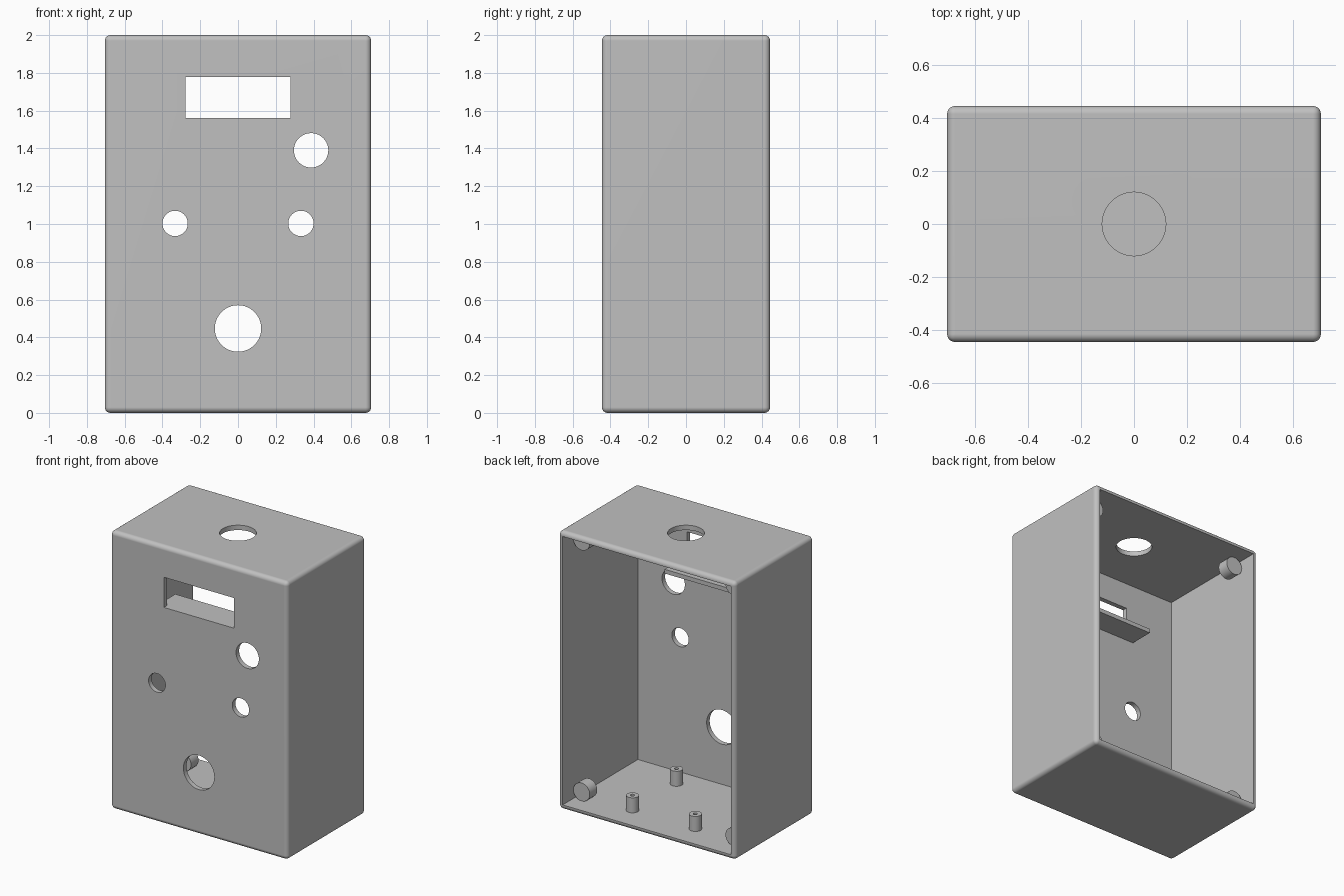
import bpy, bmesh
from math import pi, radians
from mathutils import Matrix, Vector

cube = bpy.data.objects.get("Cube")
if cube:
    bpy.data.objects.remove(cube, do_unlink=True)

grey = bpy.data.materials.new("plain grey plastic")
grey.use_nodes = True
colour = (0.53, 0.53, 0.53, 1)
grey.diffuse_color = colour
grey.node_tree.nodes["Principled BSDF"].inputs["Base Color"].default_value = colour

W, D, H = 1.41, 0.89, 2.0
WALL, ROUND = 0.035, 0.03


def finish(name, bm):
    bmesh.ops.recalc_face_normals(bm, faces=bm.faces)
    mesh = bpy.data.meshes.new(name)
    bm.to_mesh(mesh)
    bm.free()
    mesh.materials.append(grey)
    obj = bpy.data.objects.new(name, mesh)
    bpy.context.collection.objects.link(obj)
    return obj


def smooth(obj):
    bpy.ops.object.select_all(action='DESELECT')
    obj.select_set(True)
    bpy.context.view_layer.objects.active = obj
    bpy.ops.object.shade_smooth_by_angle(angle=radians(30))


def box(name, low, high, bevel=0):
    low, high = Vector(low), Vector(high)
    bm = bmesh.new()
    size = Matrix.Diagonal((*(high - low), 1))
    bmesh.ops.create_cube(bm, size=1, matrix=Matrix.Translation((low + high) / 2) @ size)
    if bevel:
        bmesh.ops.bevel(bm, geom=bm.edges[:], offset=bevel, segments=6,
                        profile=0.5, affect='EDGES')
    return finish(name, bm)


def cylinder(name, centre, radius, depth, along_y=False):
    bm = bmesh.new()
    turn = Matrix.Rotation(pi / 2 if along_y else 0, 4, 'X')
    bmesh.ops.create_cone(bm, cap_ends=True, segments=64, radius1=radius, radius2=radius,
                          depth=depth, matrix=Matrix.Translation(centre) @ turn)
    return finish(name, bm)


def cut(obj, cutter):
    cutter.hide_render = True
    mod = obj.modifiers.new("cut", 'BOOLEAN')
    mod.operation, mod.solver, mod.object = 'DIFFERENCE', 'EXACT', cutter
    bpy.context.view_layer.objects.active = obj
    bpy.ops.object.modifier_apply(modifier=mod.name)
    bpy.data.objects.remove(cutter, do_unlink=True)


# Rounded case, hollow and open at the back
case = box("case", (-W / 2, -D / 2, 0), (W / 2, D / 2, H), ROUND)
cut(case, box("cavity", (WALL - W / 2, WALL - D / 2, WALL), (W / 2 - WALL, D, H - WALL)))

# Display window and round openings in the front
cut(case, box("window_cutter", (-0.278, -0.6, 1.56), (0.278, -0.3, 1.777)))
for x, z, r in [(0.387, 1.39, 0.091), (-0.333, 1.003, 0.067),
                (0.333, 1.003, 0.067), (0, 0.447, 0.123)]:
    cut(case, cylinder("hole_cutter", (x, -D / 2, z), r, 0.3, True))

# Round opening in the top
cut(case, cylinder("top_cutter", (0, 0, H), 0.12, 0.3))
smooth(case)
case.modifiers.new("even shading", 'WEIGHTED_NORMAL').keep_sharp = True

# Shelf under the display window
box("display_shelf", (-0.335, -D / 2 + WALL, 1.53), (0.335, -0.234, 1.56))

# Screw bosses in the back corners
for side, x in (("right", -0.605), ("left", 0.605)):
    for level, z in (("lower", 0.098), ("upper", H - 0.098)):
        smooth(cylinder(f"{level}_{side}_screw_boss", (x, 0.28, z), 0.065, 0.085, True))

# Drilled standoff posts on the floor
for side, x in (("right", -0.25), ("left", 0.25)):
    for place, y in (("front", -0.25), ("back", 0.25)):
        post = cylinder(f"{place}_{side}_standoff", (x, y, 0.088), 0.042, 0.11)
        cut(post, cylinder("drill", (x, y, 0.143), 0.014, 0.16))
        smooth(post)
